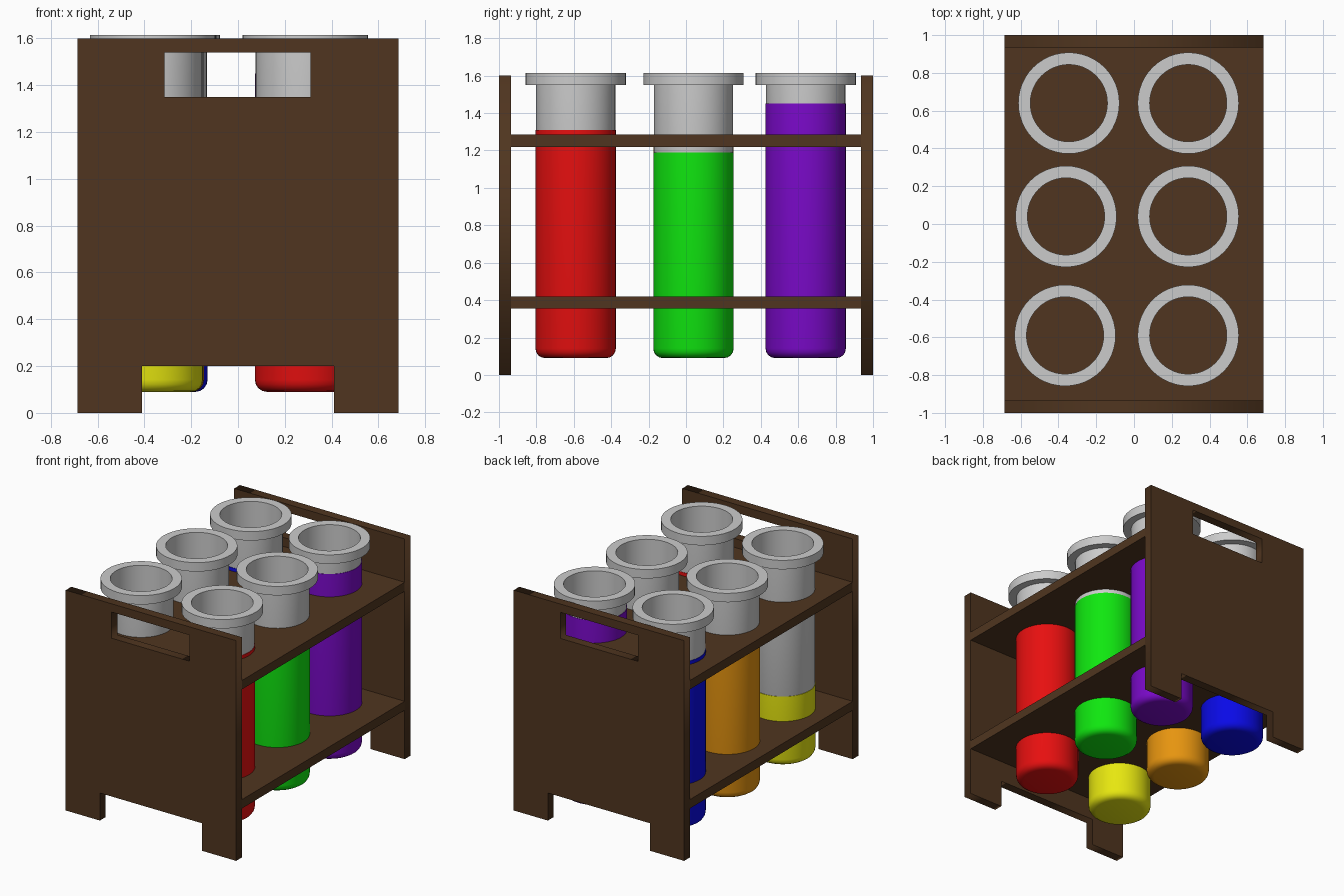
import bpy, bmesh, math

if "Cube" in bpy.data.objects:
    bpy.data.objects.remove(bpy.data.objects["Cube"])


def material(name, rgb):
    m = bpy.data.materials.new(name)
    m.diffuse_color = (*rgb, 1)
    m.use_nodes = True
    m.node_tree.nodes["Principled BSDF"].inputs["Base Color"].default_value = m.diffuse_color
    return m


wood = material("dark_wood", (0.08, 0.036, 0.014))


def link(name, data, mat=None):
    ob = bpy.data.objects.new(name, data)
    bpy.context.collection.objects.link(ob)
    if mat:
        data.materials.append(mat)
    bpy.ops.object.select_all(action='DESELECT')
    bpy.context.view_layer.objects.active = ob
    ob.select_set(True)
    return ob


def end_panel(name, y):
    """Board with a foot notch and a handle slot, drawn in x/z and extruded."""
    cu = bpy.data.curves.new(name, 'CURVE')
    cu.dimensions = '2D'
    cu.fill_mode = 'BOTH'
    cu.extrude = 0.0325
    outline = [(-0.685, 0), (-0.41, 0), (-0.41, 0.2), (0.41, 0.2),
               (0.41, 0), (0.685, 0), (0.685, 1.6), (-0.685, 1.6)]
    slot = [(-0.315, 1.35), (0.31, 1.35), (0.31, 1.54), (-0.315, 1.54)]
    for pts in (outline, slot):
        sp = cu.splines.new('POLY')
        sp.points.add(len(pts) - 1)
        for p, (x, z) in zip(sp.points, pts):
            p.co = (x, z, 0, 1)
        sp.use_cyclic_u = True
    ob = link(name, cu, wood)
    ob.location.y = y
    ob.rotation_euler.x = math.pi / 2
    bpy.ops.object.convert(target='MESH')


def shelf(name, z0, z1):
    bm = bmesh.new()
    bmesh.ops.create_cube(bm, size=1)
    bmesh.ops.scale(bm, vec=(1.37, 1.87, z1 - z0), verts=bm.verts)
    me = bpy.data.meshes.new(name)
    bm.to_mesh(me)
    bm.free()
    link(name, me, wood).location.z = (z0 + z1) / 2


def lathe(name, profile, x, y, mat=None, sides=48):
    """Spin an (r, z) profile round a vertical axis at x, y."""
    bm = bmesh.new()
    vs = [bm.verts.new((r, 0, z)) for r, z in profile]
    es = [bm.edges.new(pair) for pair in zip(vs, vs[1:])]
    bmesh.ops.spin(bm, geom=vs + es, cent=(0, 0, 0), axis=(0, 0, 1),
                   angle=2 * math.pi, steps=sides)
    bmesh.ops.remove_doubles(bm, verts=bm.verts, dist=1e-4)
    bmesh.ops.recalc_face_normals(bm, faces=bm.faces)
    me = bpy.data.meshes.new(name)
    bm.to_mesh(me)
    bm.free()
    link(name, me, mat).location = (x, y, 0)
    bpy.ops.object.shade_smooth_by_angle(angle=math.radians(35))


# Rack
end_panel("front_panel", -0.9675)
end_panel("back_panel", 0.9675)
shelf("lower_shelf", 0.355, 0.42)
shelf("upper_shelf", 1.22, 1.285)

# Tubes: glass wall with a flanged rim, wrapped by a coloured liquid shell
glass = [(0, 0.10), (0.16, 0.10), (0.195, 0.118), (0.212, 0.15), (0.212, 1.55),
         (0.268, 1.55), (0.268, 1.615), (0.204, 1.615), (0.204, 0.16), (0, 0.16)]
base = [(0, 0.09), (0.163, 0.09), (0.183, 0.094), (0.2, 0.105),
        (0.211, 0.122), (0.215, 0.142)]
tubes = [
    ("red", (0.8, 0.005, 0.005), 0.287, -0.59, 1.31),
    ("green", (0.005, 0.8, 0.005), 0.287, 0.04, 1.19),
    ("purple", (0.2, 0.003, 0.6), 0.287, 0.64, 1.45),
    ("yellow", (0.8, 0.8, 0.005), -0.365, -0.59, 0.60),
    ("orange", (0.8, 0.3, 0.005), -0.36, 0.04, 1.25),
    ("blue", (0.003, 0.003, 0.8), -0.345, 0.64, 1.31),
]
for name, rgb, x, y, level in tubes:
    lathe(name + "_tube", glass, x, y)
    lathe(name + "_liquid", base + [(0.215, level), (0.212, level)], x, y,
          material(name, rgb))
